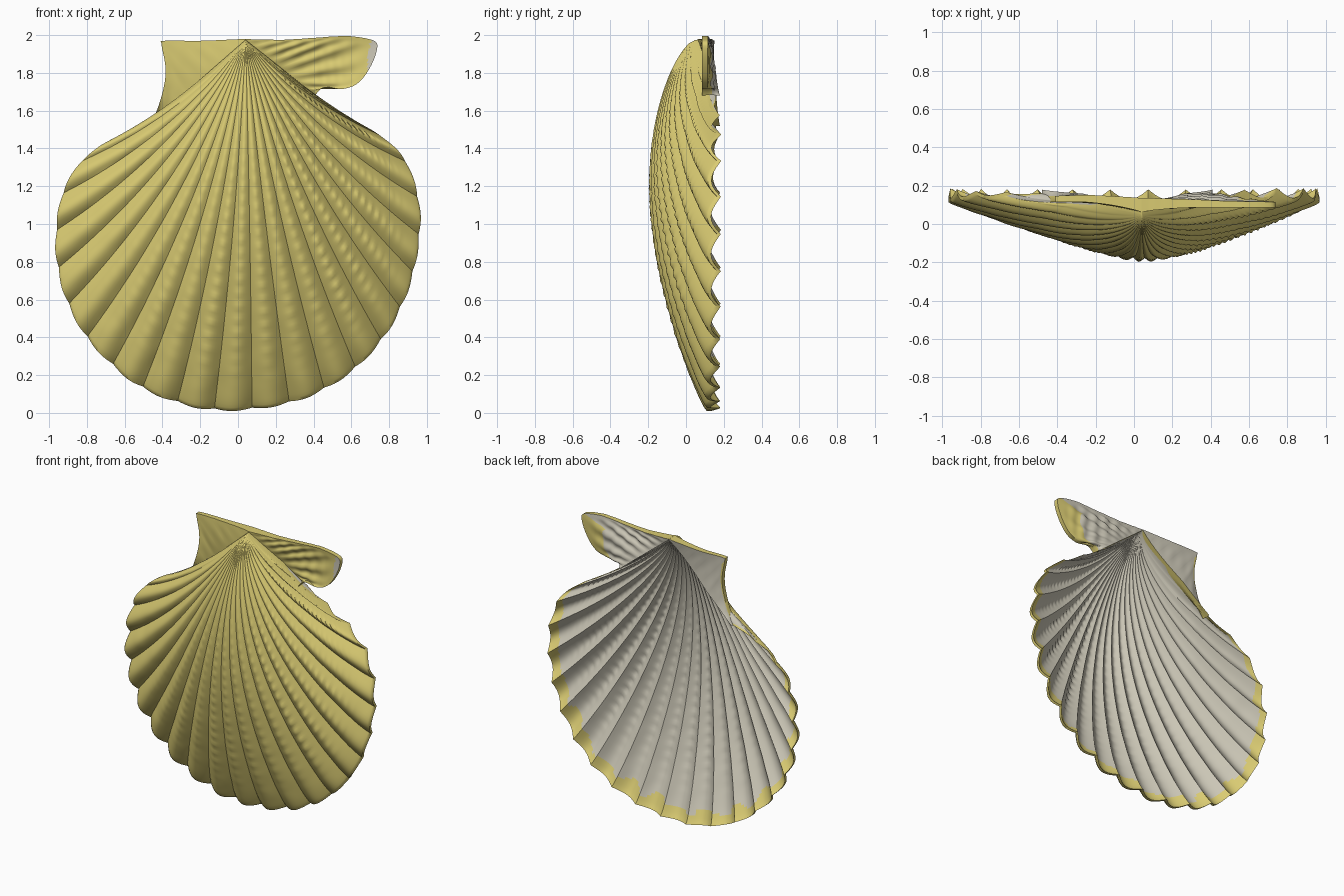
import bpy, bmesh, math, random
from mathutils import Vector, noise

cube = bpy.data.objects.get("Cube")
if cube:
    bpy.data.objects.remove(cube)
random.seed(4)


def material(name, rgb):
    mat = bpy.data.materials.new(name)
    mat.use_nodes = True
    color = (*rgb, 1)
    mat.diffuse_color = color
    bsdf = mat.node_tree.nodes["Principled BSDF"]
    bsdf.inputs["Base Color"].default_value = color
    bsdf.inputs["Roughness"].default_value = 0.8
    return mat


MATERIALS = [material("shell yellow", (0.70, 0.60, 0.17)),
             material("inner cream", (0.60, 0.57, 0.47))]
YELLOW, CREAM = 0, 1


def clamp(v):
    return max(0.0, min(1.0, v))


def smooth_path(points, count):
    """Catmull-Rom curve through the points, resampled at equal arc length."""
    pts = [Vector(p) for p in points]
    pts = [2 * pts[0] - pts[1]] + pts + [2 * pts[-1] - pts[-2]]
    fine = []
    for a, b, c, d in zip(pts, pts[1:], pts[2:], pts[3:]):
        for k in range(20):
            t = k / 20
            fine.append((2 * b + (c - a) * t + (2 * a - 5 * b + 4 * c - d) * t ** 2
                         + (3 * b - a - 3 * c + d) * t ** 3) / 2)
    fine.append(pts[-2])
    lengths = [0.0]
    for p, q in zip(fine, fine[1:]):
        lengths.append(lengths[-1] + (q - p).length)
    result, j = [], 0
    for i in range(count + 1):
        goal = lengths[-1] * i / count
        while j < len(fine) - 2 and lengths[j + 1] < goal:
            j += 1
        f = (goal - lengths[j]) / (lengths[j + 1] - lengths[j])
        result.append(fine[j].lerp(fine[j + 1], f))
    return result


def slab(name, nu, nv, front, thickness, front_rule, back_rule):
    """Closed thin sheet: a front grid, a back grid pushed to +y and a rim."""
    bm = bmesh.new()
    grids = [[], []]
    for i in range(nu + 1):
        row = [front(i, j) for j in range(nv + 1)]
        grids[0].append([bm.verts.new(p) for p in row])
        grids[1].append([bm.verts.new(p + Vector((0, thickness(i / nu, j / nv), 0)))
                         for j, p in enumerate(row)])
    for grid, rule in zip(grids, (front_rule, back_rule)):
        for i in range(nu):
            for j in range(nv):
                face = bm.faces.new((grid[i][j], grid[i + 1][j],
                                     grid[i + 1][j + 1], grid[i][j + 1]))
                face.material_index = rule(i / nu, j / nv, face.calc_center_median())
    border = ([(i, 0) for i in range(nu)] + [(nu, j) for j in range(nv)]
              + [(i, nv) for i in range(nu, 0, -1)] + [(0, j) for j in range(nv, 0, -1)])
    f, b = grids
    for (i, j), (k, m) in zip(border, border[1:] + border[:1]):
        bm.faces.new((f[i][j], f[k][m], b[k][m], b[i][j]))
    bmesh.ops.remove_doubles(bm, verts=bm.verts, dist=0.00002)
    bmesh.ops.recalc_face_normals(bm, faces=bm.faces)
    mesh = bpy.data.meshes.new(name)
    bm.to_mesh(mesh)
    bm.free()
    obj = bpy.data.objects.new(name, mesh)
    bpy.context.collection.objects.link(obj)
    for mat in MATERIALS:
        mesh.materials.append(mat)
    bpy.ops.object.select_all(action="DESELECT")
    obj.select_set(True)
    bpy.context.view_layer.objects.active = obj
    bpy.ops.object.shade_smooth_by_angle(angle=math.radians(55))
    return obj


# Fan outline, from the notch under one ear round to the other (x, z)
RIBS, NU, NT = 24, 240, 112
BEAK = Vector((0.04, 1.975))
OUTLINE = smooth_path([
    (-0.48, 1.52), (-0.62, 1.47), (-0.75, 1.40), (-0.87, 1.28), (-0.94, 1.12),
    (-0.965, 0.92), (-0.95, 0.75), (-0.90, 0.58), (-0.80, 0.40), (-0.65, 0.24),
    (-0.50, 0.13), (-0.30, 0.05), (-0.10, 0.015), (0.15, 0.03), (0.38, 0.09),
    (0.60, 0.22), (0.77, 0.40), (0.88, 0.60), (0.94, 0.80), (0.965, 1.02),
    (0.94, 1.20), (0.87, 1.36), (0.75, 1.47), (0.60, 1.56), (0.41, 1.68)], NU)
BEAD_GAIN = [random.uniform(0.3, 1.0) for _ in range(RIBS)]


def fan_point(i, j):
    u, t = i / NU, j / NT
    # ribs leave the beak evenly spread and flare toward the rim
    end = OUTLINE[i]
    angle = math.radians(-49 + 101 * u)
    reach = (end - BEAK).length / 2
    bend = BEAK + reach * Vector((math.sin(angle), -math.cos(angle)))
    p = BEAK * (1 - t) ** 2 + bend * 2 * t * (1 - t) + end * t * t
    # domed cross-section
    base = 0.05 + 0.09 * clamp(t / 0.6) ** 0.7
    crown = 0.05 + 0.08 * t - 0.27 * max(0, math.sin(math.pi * t ** 0.8)) ** 0.8
    weight = 0.08 + 0.92 * (1 - abs(2 * u - 1) ** 1.5)
    y = base + (crown - base) * weight
    # rounded ribs with narrow grooves
    wave = abs(math.sin(math.pi * RIBS * u))
    fade = clamp(u / 0.15) * clamp((1 - u) / 0.06)
    y -= 0.05 * t ** 1.1 * fade * (wave - 0.6)
    # rows of beads along the rib crests
    rib = min(int(u * RIBS), RIBS - 1)
    zone = clamp((u - 0.25) * 4) * clamp((t - 0.2) * 5) * clamp((0.95 - t) * 6)
    bead = max(0, math.sin(2 * math.pi * (28 * t + rib * 0.37))) * wave ** 6
    y -= 0.012 * bead * zone * fade * BEAD_GAIN[rib]
    y += 0.003 * t * fade * noise.noise(Vector((p.x * 9, rib, p.y * 9)))
    # scalloped rim
    p = p + (p - BEAK).normalized() * 0.012 * fade * t ** 8 * (wave - 0.6)
    return Vector((p.x, y, p.y))


def fan_inside(u, t, c):
    edge = 0.955 + 0.03 * noise.noise(c * 7)
    return YELLOW if t > edge else CREAM


slab("fan_shell", NU, NT, fan_point,
     lambda u, t: 0.02 + 0.06 * math.exp(-t / 0.07),
     lambda u, t, c: YELLOW, fan_inside)

# Ears: sheets stretched between a side of the fan and their own outer edge
NA, NB = 80, 40


def make_ear(name, side, edge, outer_y, ridges, front_rule, back_rule):
    outer = smooth_path(edge, NA)

    def point(i, j):
        a, b = i / NA, j / NB
        inner = fan_point(side, round(a * NT)) + Vector((0, 0.012, 0))
        far = Vector((outer[i].x, inner.y + (outer_y - inner.y) * clamp(a * 3),
                      outer[i].y))
        p = inner.lerp(far, b)
        relief = clamp(a * 3) * clamp((1 - a) * 5) * math.sin(math.pi * clamp(b * 1.1))
        radial = math.sin(a * 50)
        growth = math.sin(p.x * 70 + 6 * p.z) + noise.noise(p * 14)
        p.y -= ridges * relief * (radial + 0.6 * growth)
        p.z += 0.3 * ridges * b * noise.noise(Vector((p.x * 20, 0, 0)))
        return p

    slab(name, NA, NB, point,
         lambda a, b: 0.028 + 0.045 * math.exp(-a / 0.2),
         front_rule, back_rule)


make_ear("right_ear", 0,
         [(0.04, 1.98), (-0.20, 1.97), (-0.39, 1.97), (-0.405, 1.95), (-0.385, 1.84),
          (-0.39, 1.74), (-0.43, 1.60), (-0.48, 1.52)],
         0.115, 0.001,
         lambda a, b, c: YELLOW,
         lambda a, b, c: YELLOW if a > 0.5 and b > 0.87 else CREAM)

make_ear("left_ear", NU,
         [(0.04, 1.98), (0.22, 1.975), (0.40, 1.985), (0.58, 1.995), (0.72, 1.97),
          (0.735, 1.92), (0.70, 1.83), (0.64, 1.75), (0.56, 1.715), (0.46, 1.725),
          (0.415, 1.69), (0.41, 1.68)],
         0.085, 0.007,
         lambda a, b, c: CREAM if c.x > 0.685 + 0.3 * max(0, c.z - 1.90) else YELLOW,
         lambda a, b, c: YELLOW if a > 0.55 and b > 0.62 else CREAM)
